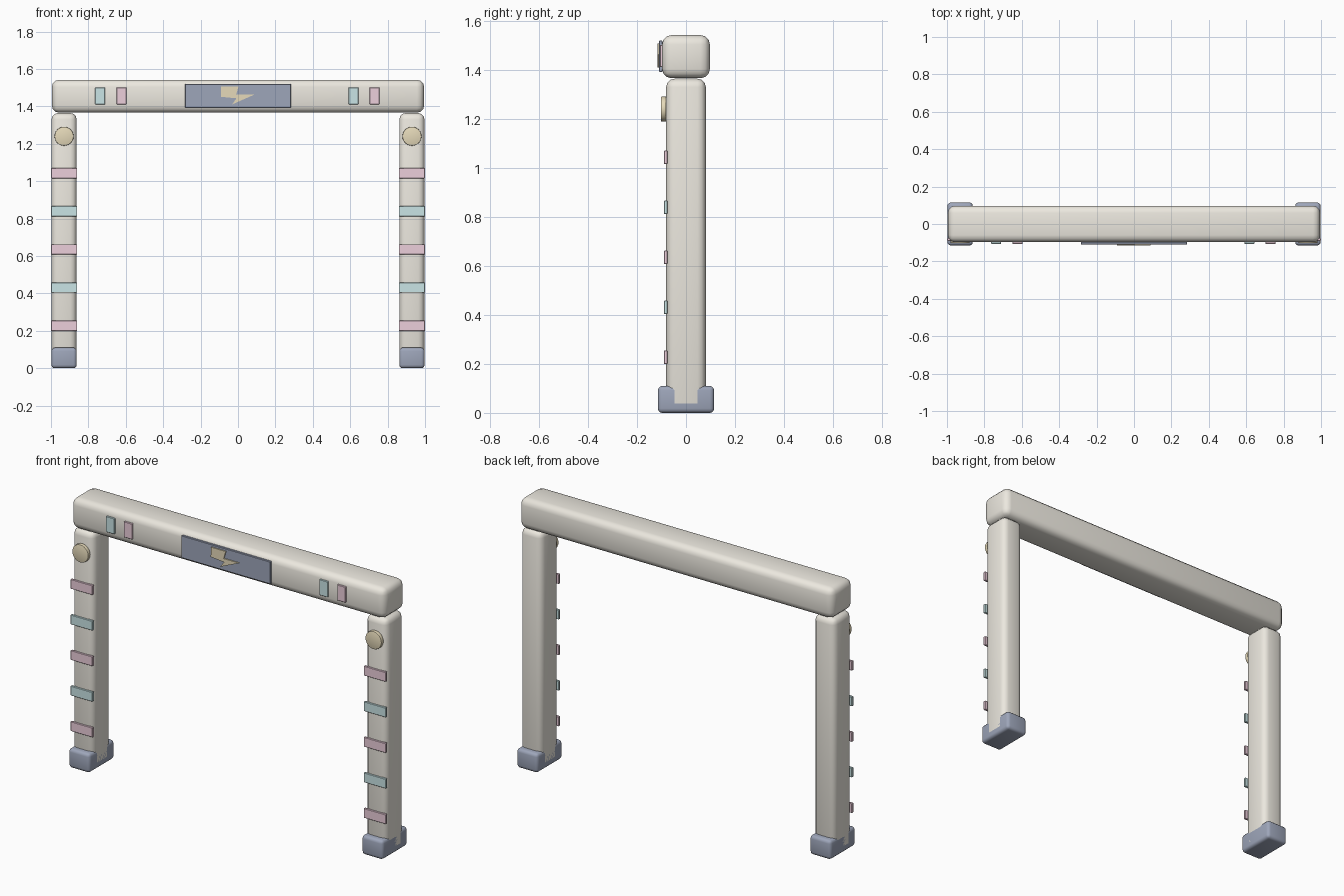
import bpy, bmesh, math
from mathutils import Matrix

if "Cube" in bpy.data.objects:
    bpy.data.objects.remove(bpy.data.objects["Cube"])


def material(name, rgb):
    m = bpy.data.materials.new(name)
    m.diffuse_color = (*rgb, 1)
    m.use_nodes = True
    m.node_tree.nodes["Principled BSDF"].inputs["Base Color"].default_value = m.diffuse_color
    return m


CREAM = material("cream", (0.84, 0.81, 0.74))
NAVY = material("navy", (0.34, 0.38, 0.49))
PINK = material("pink", (0.84, 0.62, 0.71))
TEAL = material("teal", (0.59, 0.78, 0.79))
GOLD = material("gold", (0.79, 0.70, 0.49))


def finish(name, bm, mat, bevel=0, segments=3):
    bmesh.ops.recalc_face_normals(bm, faces=bm.faces)
    me = bpy.data.meshes.new(name)
    bm.to_mesh(me)
    bm.free()
    me.materials.append(mat)
    ob = bpy.data.objects.new(name, me)
    bpy.context.collection.objects.link(ob)
    bpy.ops.object.select_all(action='DESELECT')
    bpy.context.view_layer.objects.active = ob
    ob.select_set(True)
    if bevel:
        mod = ob.modifiers.new("bevel", 'BEVEL')
        mod.width = bevel
        mod.segments = segments
        mod.limit_method = 'ANGLE'
        bpy.ops.object.modifier_apply(modifier=mod.name)
    bpy.ops.object.shade_smooth_by_angle(angle=math.radians(35))
    return ob


def box(name, centre, size, mat, bevel=0, segments=3):
    bm = bmesh.new()
    bmesh.ops.create_cube(bm, size=1, matrix=Matrix.Translation(centre) @ Matrix.Diagonal((*size, 1)))
    return finish(name, bm, mat, bevel, segments)


# Crossbeam
box("crossbeam", (0, 0, 1.454), (1.99, 0.195, 0.176), CREAM, 0.038)

for side, s in (("left", -1), ("right", 1)):
    x = 0.93 * s
    # Post and foot
    box(f"{side}_post", (x, 0, 0.684), (0.135, 0.162, 1.36), CREAM, 0.034)
    box(f"{side}_foot", (x, 0, 0.055), (0.135, 0.23, 0.11), NAVY, 0.018)
    # Alternating stripes on the post front
    for i in range(5):
        box(f"{side}_stripe_{i + 1}", (x, -0.083, 0.227 + 0.204 * i),
            (0.14, 0.014, 0.055), TEAL if i % 2 else PINK, 0.002, 1)
    # Round lamp near the top of the post
    bm = bmesh.new()
    bmesh.ops.create_cone(bm, cap_ends=True, segments=24, radius1=0.051, radius2=0.051, depth=0.021,
                          matrix=Matrix.Translation((x, -0.0915, 1.24)) @ Matrix.Rotation(math.pi / 2, 4, 'X'))
    finish(f"{side}_lamp", bm, GOLD, 0.003, 2)

# Small plates on the beam front
for i, (x, mat) in enumerate(((-0.737, TEAL), (-0.623, PINK), (0.617, TEAL), (0.73, PINK))):
    box(f"beam_plate_{i + 1}", (x, -0.1, 1.456), (0.053, 0.014, 0.09), mat, 0.002, 1)

# Centre panel
box("centre_panel", (0, -0.103, 1.456), (0.565, 0.014, 0.128), NAVY, 0.002, 1)

# Zigzag emblem on the panel
outline = [(-0.09, 1.507), (0.003, 1.507), (-0.01, 1.463), (0.088, 1.463),
           (-0.032, 1.410), (-0.008, 1.443), (-0.092, 1.451)]
bm = bmesh.new()
face = bm.faces.new([bm.verts.new((x, -0.106, z)) for x, z in outline])
ext = bmesh.ops.extrude_face_region(bm, geom=[face])
bmesh.ops.translate(bm, vec=(0, -0.01, 0),
                    verts=[g for g in ext["geom"] if isinstance(g, bmesh.types.BMVert)])
finish("zigzag_emblem", bm, GOLD)
